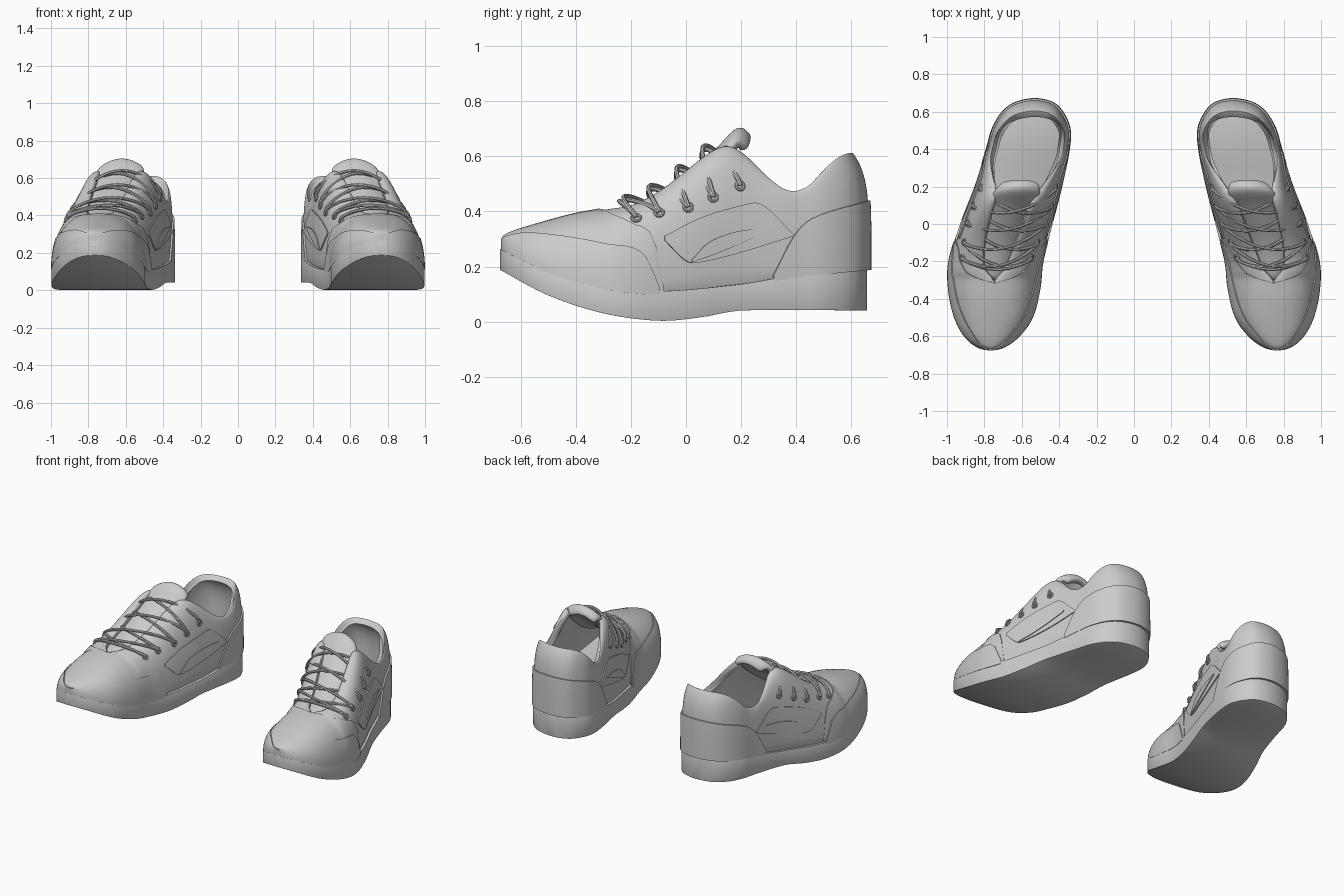
import bpy, bmesh, math
from mathutils import Vector

if "Cube" in bpy.data.objects:
    bpy.data.objects.remove(bpy.data.objects["Cube"])

HALF_PI = math.pi / 2


def curve(*pts):
    """Smooth function through (y, value) points."""
    def slope(i):
        a, b = pts[max(i - 1, 0)], pts[min(i + 1, len(pts) - 1)]
        return (b[1] - a[1]) / (b[0] - a[0])

    def f(y):
        y = min(max(y, pts[0][0]), pts[-1][0])
        i = next(k for k in range(len(pts) - 1) if y <= pts[k + 1][0])
        (y0, v0), (y1, v1) = pts[i], pts[i + 1]
        h = y1 - y0
        u = (y - y0) / h
        return (v0 * (2*u**3 - 3*u**2 + 1) + v1 * (3*u**2 - 2*u**3)
                + h * slope(i) * (u**3 - 2*u**2 + u) + h * slope(i + 1) * (u**3 - u**2))
    return f


# Footprint of the right shoe: y, inner x, outer x
FOOT = [(-.676, .765, .765), (-.66, .69, .84), (-.60, .61, .91), (-.5, .54, .962),
        (-.35, .502, .993), (-.2, .485, .99), (0, .435, .93), (.2, .385, .855),
        (.4, .345, .795), (.52, .34, .76), (.61, .38, .705), (.66, .435, .635), (.68, .53, .53)]
LAST = len(FOOT) - 1
sole_bottom = curve((-.68, .19), (-.5, .095), (-.3, .03), (-.1, .003), (.05, .015), (.2, .04), (.68, .04))
sole_top = curve((-.68, .266), (-.58, .215), (-.46, .172), (-.3, .13), (-.12, .11), (.19, .135), (.4, .17), (.68, .2))
rim_z = curve((-.68, .305), (-.66, .317), (-.6, .338), (-.42, .387), (-.29, .41), (-.2, .425), (-.1, .475),
              (0, .55), (.07, .605), (.15, .645), (.22, .61), (.3, .53), (.38, .475), (.45, .49), (.53, .55),
              (.6, .595), (.65, .612), (.68, .615))
rim_w = curve((-1, 0), (-.3, 0), (-.26, .045), (-.1, .08), (.1, .095), (.2, .115), (.3, .165), (.4, .2),
              (.5, .19), (.6, .145), (.68, .1))


def foot(t):
    i = min(int(t), LAST - 1)
    u = t - i

    def p(k):  # past each tip the sides swap, which rounds the ends
        if 0 <= k <= LAST:
            return FOOT[k]
        y, l, r = FOOT[1 if k < 0 else LAST - 1]
        return y, r, l
    a, b, c, d = p(i - 1), p(i), p(i + 1), p(i + 2)
    return [.5 * (2*b[k] + (c[k] - a[k])*u + (2*a[k] - 5*b[k] + 4*c[k] - d[k])*u*u
                  + (3*b[k] - a[k] - 3*c[k] + d[k])*u**3) for k in range(3)]


def t_of(y):
    lo, hi = 0, LAST
    for _ in range(30):
        m = (lo + hi) / 2
        lo, hi = (m, hi) if foot(m)[0] < y else (lo, m)
    return lo


def skin(t, side, phi):
    """Point on the upper: phi 0 at the sole, 90 degrees at the rim."""
    y, l, r = foot(t)
    c, w = (l + r) / 2, (r - l) / 2 * .962
    zb, zr = sole_top(y) - .012, rim_z(y)
    rim = min(max(rim_w(y), 0), .87 * w)
    s = math.sin(phi)
    x = c + side * (rim + (w - rim) * max(math.cos(phi), 0) ** .8)
    lean = .06 * min(max((y - .45) / .23, 0), 1) * s ** 5
    return Vector((x, y * (.978 if y < 0 else .977) - lean, zb + (zr - zb) * s ** .9))


def phi_of(t, z):
    y = foot(t)[0]
    zb = sole_top(y) - .012
    f = min(max((z - zb) / (rim_z(y) - zb), 0), 1)
    return math.asin(f ** (1 / .9))


def finish(o, **mods):
    bpy.context.view_layer.objects.active = o
    for kind, props in mods.items():
        m = o.modifiers.new(kind, kind)
        for k, v in props.items():
            setattr(m, k, v)
    o.modifiers.new("other_shoe", 'MIRROR').use_mirror_merge = False
    bpy.ops.object.select_all(action='DESELECT')
    o.select_set(True)
    bpy.ops.object.convert(target='MESH')
    bpy.ops.object.shade_smooth_by_angle(angle=math.radians(42))


def loft(name, grids, closed=False, **mods):
    bm = bmesh.new()
    for g in grids:
        rows = [[bm.verts.new(p) for p in row] for row in g]
        n = len(rows[0])
        for a, b in zip(rows, rows[1:]):
            for j in range(n if closed else n - 1):
                k = (j + 1) % n
                bm.faces.new((a[j], a[k], b[k], b[j]))
    bmesh.ops.remove_doubles(bm, verts=bm.verts, dist=.0005)
    me = bpy.data.meshes.new(name)
    bm.to_mesh(me)
    bm.free()
    o = bpy.data.objects.new(name, me)
    bpy.context.collection.objects.link(o)
    finish(o, **mods)


STATIONS = [i / 5 for i in range(LAST * 5 + 1)]


def slab(name, width, front, back, low, high):
    rows = []
    for t in STATIONS:
        y, l, r = foot(t)
        y *= front if y < 0 else back
        c, w = (l + r) / 2, (r - l) / 2 * width
        rows.append([(c - w, y, low(y)), (c - w, y, high(y)), (c + w, y, high(y)), (c + w, y, low(y))])
    loft(name, [rows], True, BEVEL=dict(width=.007, segments=2, limit_method='ANGLE', angle_limit=.8))


def shell(ts, lo, hi, n):
    """Left and right strips of the upper between two angles per station."""
    grids = []
    for side in (-1, 1):
        order = range(n + 1) if side < 0 else range(n, -1, -1)
        grids.append([[skin(t, side, lo(t) + (hi(t) - lo(t)) * j / n) for j in order] for t in ts])
    return grids


def overlay(name, y0, y1, low, high, thick, steps=44):
    a, b = t_of(y0), t_of(y1)
    ts = [a + (b - a) * i / steps for i in range(steps + 1)]
    loft(name, shell(ts, lambda t: phi_of(t, low(foot(t)[0])), lambda t: phi_of(t, high(foot(t)[0])), 12),
         SOLIDIFY=dict(thickness=thick, offset=.3))


# Sole and insole
slab("sole", 1, 1, .967, sole_bottom, sole_top)
slab("insole", .86, .9, .93, lambda y: sole_top(y) - .02, lambda y: sole_top(y) + .03)

# Upper with padded collar and open throat
loft("upper", shell(STATIONS, lambda t: 0, lambda t: HALF_PI, 14),
     SOLIDIFY=dict(thickness=.042, offset=-1), SUBSURF=dict(levels=1, render_levels=1))

# Stitched overlays
zero = lambda y: 0
overlay("toe_cap", -.676, -.085, zero,
        curve((-.7, .6), (-.38, .45), (-.3, .40), (-.2, .355), (-.12, .3), (-.085, .12)), .009)
overlay("toe_guard", -.676, -.1, zero,
        curve((-.7, .295), (-.6, .315), (-.45, .305), (-.3, .28), (-.16, .245), (-.1, .12)), .018)
overlay("heel_counter", .325, .68, zero,
        curve((.32, .16), (.4, .31), (.47, .375), (.68, .44)), .014)
overlay("side_panel", -.08, .4, curve((-.08, .295), (0, .22), (.05, .215), (.2, .25), (.4, .31)),
        curve((-.08, .31), (.05, .375), (.2, .42), (.28, .425), (.4, .315)), .010)
overlay("side_accent", .02, .32, curve((.02, .215), (.12, .25), (.32, .335)),
        curve((.02, .225), (.08, .285), (.18, .325), (.32, .34)), .018)

# Tongue: arched strip with a curled padded tip
path = [(-.31, .385, .05), (-.2, .42, .1), (-.1, .468, .12), (0, .54, .125), (.09, .61, .13),
        (.14, .665, .14), (.175, .703, .135), (.205, .712, .125), (.235, .685, .11), (.24, .655, .09)]
rows = []
for y, z, w in path:
    _, l, r = foot(t_of(y))
    rows.append([((l + r) / 2 + w * u, y - .012 * u * u * (y > .12), z - .055 * (w / .13) * u * u)
                 for u in (-1, -.6, -.2, .2, .6, 1)])
loft("tongue", [rows], SOLIDIFY=dict(thickness=.042, offset=-1), SUBSURF=dict(levels=2, render_levels=2))

# Eyelets
EYELETS = [(-.185, .375), (-.1, .395), (.007, .415), (.1, .452), (.2, .493)]
holes = {}
for side, label in ((-1, "inner"), (1, "outer")):
    for i, (y, z) in enumerate(EYELETS):
        t = t_of(y)
        phi = phi_of(t, z)
        p = skin(t, side, phi)
        n = (skin(t, side, phi + .02) - p).cross(skin(t + .02, side, phi) - p).normalized()
        if n.x * side < 0:
            n = -n
        holes[side, i] = p + n * .008
        bpy.ops.mesh.primitive_torus_add(major_radius=.015, minor_radius=.006, major_segments=16, minor_segments=8)
        o = bpy.context.object
        o.name = f"eyelet_{label}_{i + 1}"
        m = n.to_track_quat('Z', 'Y').to_matrix().to_4x4()
        m.translation = p + n * .004
        o.data.transform(m)
        finish(o)

# Criss-cross laces arching over the instep
cu = bpy.data.curves.new("laces", 'CURVE')
cu.dimensions = '3D'
cu.bevel_depth = .0085
cu.bevel_resolution = 2
cu.use_fill_caps = True
pairs = [(0, 0)] + [q for i in range(4) for q in ((i, i + 1), (i + 1, i))]
for a, b in pairs:
    p, q = holes[-1, a], holes[1, b]
    mid = (p + q) / 2
    y = mid.y - (.06 if a == b else .08)
    rise = rim_z(y) + (.022 if a <= b else .036) - mid.z
    sp = cu.splines.new('POLY')
    sp.points.add(28)
    for k, pt in enumerate(sp.points):
        u = (1 - math.cos(math.pi * k / 28)) / 2
        s = max(math.sin(math.pi * u), 0)
        pt.co = (*(p.lerp(q, u) + Vector((0, (y - mid.y) * s ** .75, rise * s ** .6))), 1)
o = bpy.data.objects.new("laces", cu)
bpy.context.collection.objects.link(o)
finish(o)
